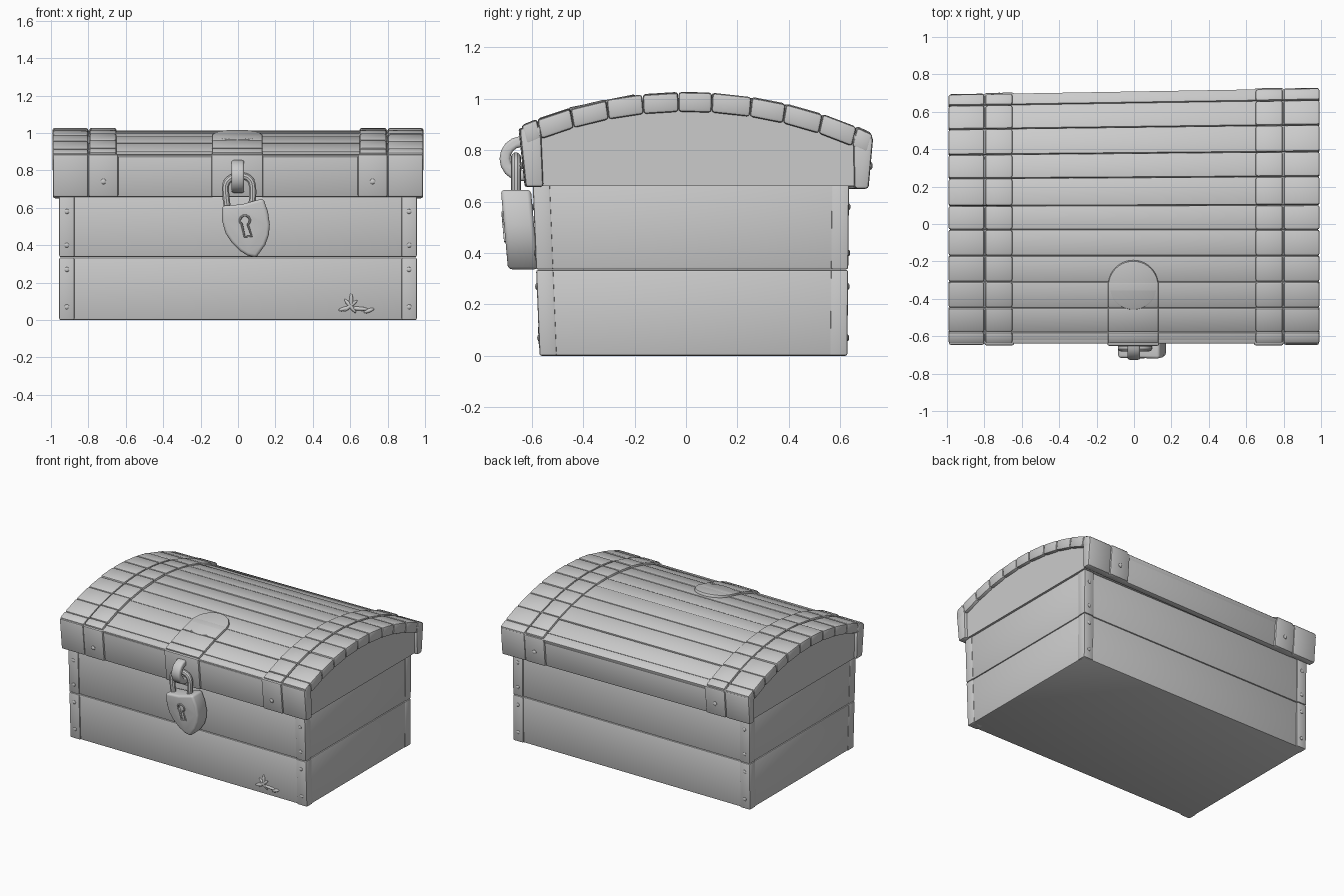
import bpy, bmesh, math, random
from mathutils import Matrix, Vector

if "Cube" in bpy.data.objects:
    bpy.data.objects.remove(bpy.data.objects["Cube"])

random.seed(4)
R, CZ = 1.64, -0.615            # lid arch radius and centre height


def top(y, o=0.0):
    """Height of the lid arch at depth y, raised by o."""
    return CZ + math.sqrt((R + o) ** 2 - y * y)


def prism(bm, pts, a, b, axis='x'):
    """Extrude a 2D outline from a to b along x or y."""
    rings = []
    for t in (a, b):
        rings.append([bm.verts.new((t, p, q) if axis == 'x' else (p, t, q)) for p, q in pts])
    n = len(pts)
    bm.faces.new(rings[0])
    bm.faces.new(rings[1][::-1])
    for i in range(n):
        j = (i + 1) % n
        bm.faces.new((rings[0][j], rings[0][i], rings[1][i], rings[1][j]))


def finish(name, bm, bevel=0.0, lid=False, segments=2):
    bmesh.ops.recalc_face_normals(bm, faces=bm.faces)
    if lid:                      # slight hand-made skew along the back
        for v in bm.verts:
            if v.co.y > 0:
                v.co.y += 0.017 * v.co.x * v.co.y / 0.7
    if bevel:
        sharp = [e for e in bm.edges if e.calc_face_angle(0) > 0.6]
        bmesh.ops.bevel(bm, geom=sharp, offset=bevel, segments=segments,
                        profile=0.5, affect='EDGES', clamp_overlap=True)
    me = bpy.data.meshes.new(name)
    bm.to_mesh(me)
    bm.free()
    ob = bpy.data.objects.new(name, me)
    bpy.context.collection.objects.link(ob)
    return ob


# ---- body: two board courses with corner posts
def front_y(z):
    return -0.562 - 0.04 * z


def back_y(z):
    return 0.62 + 0.01 * z


boards, posts = bmesh.new(), bmesh.new()
for z0, z1 in ((0.0, 0.334), (0.336, 0.672)):
    prism(boards, [(front_y(z0), z0), (front_y(z1), z1), (back_y(z1), z1), (back_y(z0), z0)], -0.952, 0.952)
    for s in (-1, 1):
        for f, d in ((front_y, -1), (back_y, 1)):
            prism(posts, [(f(z0) + d * 0.008, z0), (f(z1) + d * 0.008, z1),
                          (f(z1) - d * 0.06, z1), (f(z0) - d * 0.06, z0)], s * 0.875, s * 0.956)
finish("body_boards", boards, 0.009)
finish("body_corner_posts", posts, 0.008)

# ---- lid core: recessed end panels
Y = [-0.642, -0.58, -0.45, -0.31, -0.17, -0.03, 0.1, 0.25, 0.38, 0.52, 0.65, 0.712]
core = bmesh.new()
prism(core, [(-0.605, 0.66)] + [(y * 0.975, top(y, -0.03)) for y in Y] + [(0.66, 0.66)], -0.968, 0.968)
finish("lid_core", core, lid=True)


def lid_edge(bm, x0, x1, o, back=True):
    """Upright front and back lip pieces of the lid."""
    prism(bm, [(-0.622 - o, 0.657), (-0.646 - o, 0.885), (-0.565, 0.895), (-0.555, 0.657)], x0, x1)
    if back:
        prism(bm, [(0.692 + o, 0.65), (0.710 + o, 0.852), (0.635, 0.865), (0.64, 0.65)], x0, x1)


def arch(bm, x0, x1, o, depth, breaks, jitter=0.0):
    """Row of blocks following the arch."""
    for y0, y1 in zip(breaks, breaks[1:]):
        k = o + random.uniform(-jitter, jitter)
        prism(bm, [(y0 + 0.001, top(y0, k)), (y1 - 0.001, top(y1, k)),
                   (y1 * 0.97, top(y1) - depth), (y0 * 0.97, top(y0) - depth)], x0, x1)


# ---- lid planks
planks = bmesh.new()
arch(planks, -0.82, 0.82, -0.012, 0.06, Y, 0.004)
lid_edge(planks, -0.82, 0.82, -0.008)
finish("lid_planks", planks, 0.007, True)

# ---- end rims and straps, mirrored left and right
rims, straps = bmesh.new(), bmesh.new()
for s in (-1, 1):
    arch(rims, s * 0.80, s * 0.992, -0.001, 0.075, Y, 0.003)
    lid_edge(rims, s * 0.80, s * 0.990, 0.002)
    arch(straps, s * 0.65, s * 0.795, 0.002, 0.05, Y, 0.002)
    lid_edge(straps, s * 0.64, s * 0.80, 0.005)
finish("lid_end_rims", rims, 0.012, True)
finish("lid_straps", straps, 0.012, True)

# ---- centre hasp strap with a rounded end on the lid
plate = bmesh.new()
arch(plate, -0.14, 0.132, 0.002, 0.04, Y[:4])
lid_edge(plate, -0.142, 0.134, 0.006, back=False)
bmesh.ops.create_cone(plate, cap_ends=True, segments=40, radius1=0.134, radius2=0.134, depth=0.04,
                      matrix=Matrix.Translation((-0.004, -0.325, top(-0.325) - 0.020)) @ Matrix.Rotation(0.2, 4, 'X'))
finish("hasp_strap", plate, 0.009, True)

# ---- staple loop on the front of the lid
loop = bmesh.new()
angs = [math.radians(75 + 21 * i) for i in range(11)]
prism(loop, [(-0.638 + 0.088 * math.cos(a), 0.767 + 0.088 * math.sin(a)) for a in angs] +
      [(-0.638 + 0.046 * math.cos(a), 0.767 + 0.046 * math.sin(a)) for a in angs[::-1]], -0.035, 0.033)
finish("staple_loop", loop, 0.012, segments=3)

# ---- padlock body, leaning with the front
lock = bmesh.new()
prism(lock, [(-0.085, 0.61), (0.02, 0.618), (0.135, 0.65), (0.16, 0.58), (0.17, 0.51), (0.165, 0.455),
             (0.145, 0.40), (0.097, 0.333), (0.05, 0.345), (0.01, 0.37), (-0.035, 0.415),
             (-0.067, 0.465), (-0.085, 0.53)], -0.712, -0.595, 'y')
for v in lock.verts:
    v.co.y -= 0.09 * (v.co.z - 0.55)
lock_body = finish("padlock_body", lock, 0.016, segments=3)

# ---- keyhole recess and its raised rim
KEY = [(0.037 + 0.027 * math.cos(a), 0.532 + 0.027 * math.sin(a))
       for a in [math.radians(-55 + 32 * i) for i in range(10)]] + [(0.035, 0.445), (0.073, 0.448)]
cut = bmesh.new()
prism(cut, KEY, -0.76, -0.69, 'y')
cutter = finish("keyhole_cutter", cut)
cutter.hide_render = True
cutter.hide_viewport = True
mod = lock_body.modifiers.new("keyhole", 'BOOLEAN')
mod.operation = 'DIFFERENCE'
mod.object = cutter
mod.solver = 'EXACT'


def tube(name, pts, radius, cyclic=False, kind='NURBS'):
    """Round bar along a path, converted to a mesh."""
    cu = bpy.data.curves.new(name, 'CURVE')
    cu.dimensions = '3D'
    cu.bevel_depth = radius
    cu.bevel_resolution = 3
    cu.use_fill_caps = True
    sp = cu.splines.new(kind)
    sp.points.add(len(pts) - 1)
    for p, c in zip(sp.points, pts):
        p.co = (*c, 1)
    sp.use_cyclic_u = cyclic
    if kind == 'NURBS':
        sp.order_u = 3
        sp.use_endpoint_u = not cyclic
    ob = bpy.data.objects.new(name, cu)
    bpy.context.collection.objects.link(ob)
    bpy.ops.object.select_all(action='DESELECT')
    ob.select_set(True)
    bpy.context.view_layer.objects.active = ob
    bpy.ops.object.convert(target='MESH')


tube("keyhole_rim", [(x, -0.712 - 0.09 * (z - 0.55), z) for x, z in KEY], 0.006, True, 'POLY')
tube("padlock_shackle", [(x, -0.662, z) for x, z in
     ((-0.055, 0.58), (-0.065, 0.66), (-0.07, 0.73), (-0.03, 0.765), (0.015, 0.775),
      (0.07, 0.755), (0.082, 0.69), (0.075, 0.62))], 0.02)

# ---- nail heads
nails = bmesh.new()


def nail(x, y, z, r=0.013):
    bmesh.ops.create_uvsphere(nails, u_segments=10, v_segments=6, radius=r,
                              matrix=Matrix.Translation((x, y, z)) @ Matrix.Diagonal((1, 0.5, 1, 1)))


for s in (-1, 1):
    for z in (0.07, 0.27, 0.40, 0.58):
        nail(s * 0.915, front_y(z) - 0.008, z)
        nail(s * 0.915, back_y(z) + 0.008, z)
    nail(s * 0.72, -0.64, 0.74, 0.015)
    nail(s * 0.72, 0.707 + s * 0.012, 0.74, 0.015)
finish("nail_heads", nails)

# ---- splintered damage low on the front right
chips = bmesh.new()
for x, z, a, l in ((0.60, 0.075, 0.9, 0.05), (0.60, 0.075, -0.7, 0.05), (0.605, 0.10, 0.0, 0.045),
                   (0.57, 0.06, 1.3, 0.035), (0.65, 0.06, -1.5, 0.05), (0.70, 0.05, 1.2, 0.03)):
    bmesh.ops.create_icosphere(chips, subdivisions=2, radius=1,
                               matrix=Matrix.Translation((x, front_y(z), z)) @ Matrix.Rotation(a, 4, 'Y')
                               @ Matrix.Diagonal((0.011, 0.01, l, 1)))
finish("wood_splinters", chips)

# ---- smooth shading with crisp edges
bpy.ops.object.select_all(action='DESELECT')
for ob in bpy.context.scene.objects:
    if ob.type == 'MESH' and ob is not cutter and not ob.hide_render:
        ob.select_set(True)
        bpy.context.view_layer.objects.active = ob
bpy.ops.object.shade_smooth_by_angle(angle=math.radians(35))
